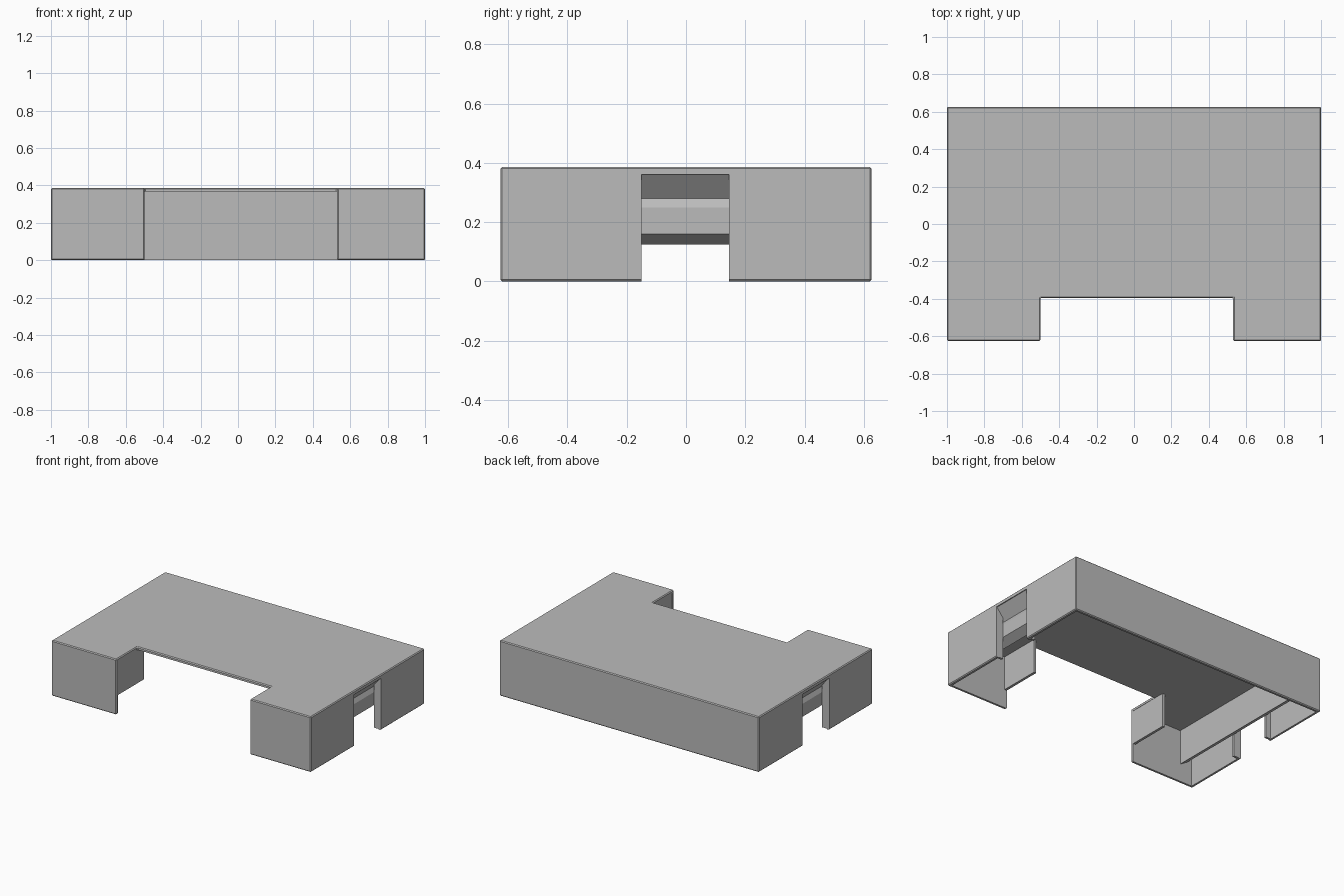
import bpy, bmesh

cube = bpy.data.objects.get("Cube")
if cube:
    bpy.data.objects.remove(cube, do_unlink=True)

HX, HY, TOP = 1.0, 0.626, 0.386      # half width, half depth, height
WALL, UNDER = 0.02, 0.366            # panel thickness, underside of the top
NOTCH_L, NOTCH_R, NOTCH_Y = -0.5, 0.53, -0.395
OPEN_A, OPEN_B, OPEN_TOP = -0.15, 0.145, 0.36

grey = bpy.data.materials.new("plain_grey")
grey.use_nodes = True
colour = (0.5, 0.5, 0.5, 1)
grey.diffuse_color = colour
grey.node_tree.nodes["Principled BSDF"].inputs["Base Color"].default_value = colour


def prism(name, outline, offset):
    """Extrude a closed planar outline of 3D points along offset."""
    bm = bmesh.new()
    face = bm.faces.new([bm.verts.new(p) for p in outline])
    ext = bmesh.ops.extrude_face_region(bm, geom=[face], use_keep_orig=True)
    verts = [g for g in ext["geom"] if isinstance(g, bmesh.types.BMVert)]
    bmesh.ops.translate(bm, verts=verts, vec=offset)
    bmesh.ops.recalc_face_normals(bm, faces=bm.faces)
    mesh = bpy.data.meshes.new(name)
    bm.to_mesh(mesh)
    bm.free()
    mesh.materials.append(grey)
    ob = bpy.data.objects.new(name, mesh)
    bpy.context.collection.objects.link(ob)
    return ob


def box(name, x, y, z):
    base = [(x[0], y[0], z[0]), (x[1], y[0], z[0]), (x[1], y[1], z[0]), (x[0], y[1], z[0])]
    return prism(name, base, (0, 0, z[1] - z[0]))


def cut(target, cutter):
    mod = target.modifiers.new("cut_" + cutter.name, "BOOLEAN")
    mod.operation = "DIFFERENCE"
    mod.solver = "EXACT"
    mod.object = cutter
    cutter.hide_render = True
    cutter.hide_set(True)
    cutter.display_type = "WIRE"


# Casing: notched slab, chamfered, hollowed from below, opened at both sides
plan = [(-HX, -HY), (NOTCH_L, -HY), (NOTCH_L, NOTCH_Y), (NOTCH_R, NOTCH_Y),
        (NOTCH_R, -HY), (HX, -HY), (HX, HY), (-HX, HY)]
casing = prism("casing", [(x, y, 0) for x, y in plan], (0, 0, TOP))
bevel = casing.modifiers.new("chamfer", "BEVEL")
bevel.width = 0.006
bevel.segments = 1
ix, iy = HX - WALL, HY - WALL
cut(casing, box("hollow_cutter", (-ix, ix), (-iy, iy), (-0.1, UNDER)))
cut(casing, box("side_opening_cutter", (-1.2, 1.2), (OPEN_A, OPEN_B), (-0.2, OPEN_TOP)))

# Return walls beside the front notch
box("right_return_wall", (NOTCH_L - WALL, NOTCH_L - 0.002), (-iy - 0.005, -0.32), (0.13, UNDER + 0.005))
box("left_return_wall", (NOTCH_R + 0.002, NOTCH_R + WALL), (-iy - 0.005, -0.32), (0.13, UNDER + 0.005))

# Grip rails along both sides, and jambs framing each side opening
rail = [(0.887, 0.125), (0.945, 0.16), (0.945, 0.25), (0.93, 0.28),
        (0.994, OPEN_TOP), (0.994, UNDER + 0.003), (0.887, UNDER + 0.003)]
for side, s in (("left", 1), ("right", -1)):
    prism(side + "_grip_rail", [(s * x, -iy - 0.003, z) for x, z in rail],
          (0, 2 * iy + 0.006, 0))
    for end, y in (("front", (OPEN_A - 0.015, OPEN_A)), ("rear", (OPEN_B, OPEN_B + 0.015))):
        box(f"{side}_{end}_jamb", sorted((s * 0.945, s * 0.994)), y, (0.004, UNDER))
